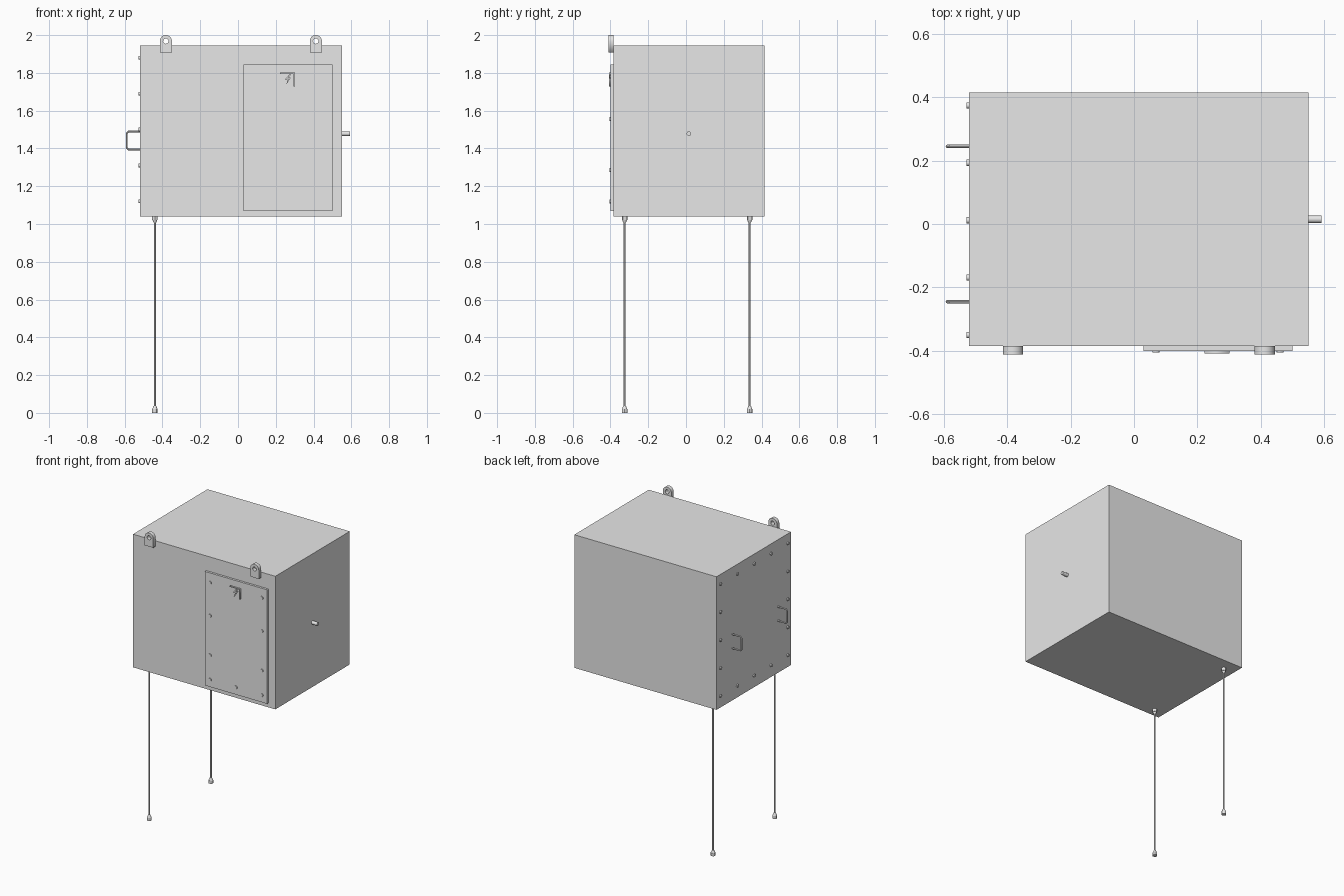
import bpy
import math
from mathutils import Matrix, Vector

cube = bpy.data.objects.get("Cube")
if cube:
    bpy.data.objects.remove(cube, do_unlink=True)

# One flat painted-metal colour
grey = bpy.data.materials.new("plain_grey")
grey.use_nodes = True
colour = (0.8, 0.8, 0.8, 1)
grey.diffuse_color = colour
grey.node_tree.nodes["Principled BSDF"].inputs["Base Color"].default_value = colour


def box(name, low, high):
    low, high = Vector(low), Vector(high)
    bpy.ops.mesh.primitive_cube_add(size=1, location=(low + high) / 2)
    ob = bpy.context.object
    ob.name = name
    ob.scale = high - low
    bpy.ops.object.transform_apply(location=False, rotation=False)
    ob.data.materials.append(grey)
    return ob


def rod(name, start, end, r1, r2=None, sides=12):
    start, end = Vector(start), Vector(end)
    axis = end - start
    bpy.ops.mesh.primitive_cone_add(
        vertices=sides, radius1=r1, radius2=r1 if r2 is None else r2,
        depth=axis.length, location=(start + end) / 2,
        rotation=axis.to_track_quat('Z', 'Y').to_euler())
    ob = bpy.context.object
    ob.name = name
    ob.data.materials.append(grey)
    bpy.ops.object.shade_smooth_by_angle()
    return ob


def plate(name, outlines, origin, thickness):
    """Extrude outlines drawn in the x-z plane; inner outlines become holes."""
    curve = bpy.data.curves.new(name, 'CURVE')
    curve.dimensions = '2D'
    curve.fill_mode = 'BOTH'
    curve.extrude = thickness / 2
    for points in outlines:
        spline = curve.splines.new('POLY')
        spline.points.add(len(points) - 1)
        for p, (x, z) in zip(spline.points, points):
            p.co = (x, z, 0, 1)
        spline.use_cyclic_u = True
    temp = bpy.data.objects.new(name + "_outline", curve)
    bpy.context.collection.objects.link(temp)
    bpy.context.view_layer.update()
    mesh = bpy.data.meshes.new_from_object(
        temp.evaluated_get(bpy.context.evaluated_depsgraph_get()))
    bpy.data.objects.remove(temp, do_unlink=True)
    mesh.transform(Matrix.Rotation(math.pi / 2, 4, 'X'))
    mesh.materials.clear()
    mesh.materials.append(grey)
    ob = bpy.data.objects.new(name, mesh)
    ob.location = origin
    bpy.context.collection.objects.link(ob)
    return ob


def arc(radius, start, end, steps):
    angles = [math.radians(start + (end - start) * i / steps) for i in range(steps + 1)]
    return [(radius * math.cos(a), radius * math.sin(a)) for a in angles]


LEFT, RIGHT, FRONT, BACK = -0.52, 0.55, -0.385, 0.415

# Cabinet and front door panel
box("cabinet_body", (LEFT, FRONT, 1.04), (RIGHT, BACK, 1.945))
box("door_panel", (0.03, -0.4, 1.07), (0.5, FRONT, 1.845))

# Door screws
screws = [(x, z) for x in (0.07, 0.46) for z in (1.12, 1.285, 1.555, 1.78)]
for x, z in screws + [(0.265, 1.12)]:
    rod("door_screw", (x, -0.398, z), (x, -0.406, z), 0.011)

# Raised warning sign: corner strip and bolt
corner = [(-0.04, 0.036), (0.038, 0.036), (0.038, -0.036),
          (0.032, -0.036), (0.032, 0.03), (-0.04, 0.03)]
bolt = [(0.008, 0.026), (-0.016, -0.002), (0.002, 0.002), (-0.008, -0.028),
        (0.018, 0.012), (0.002, 0.008), (0.018, 0.026)]
plate("warning_sign", [corner, bolt], (0.263, -0.404, 1.765), 0.009)

# Lifting lugs with eye holes
lug = arc(0.032, 0, 180, 16) + [(-0.032, -0.06), (0.032, -0.06)]
eye = arc(0.014, 0, 345, 23)
for x in (-0.382, 0.412):
    plate("lifting_lug", [lug, eye], (x, -0.398, 1.968), 0.026)

# Bolts around the edge of the side cover
for i in range(5):
    for j in range(5):
        if i in (0, 4) or j in (0, 4):
            y, z = -0.35 + 0.181 * i, 1.12 + 0.19 * j
            rod("cover_bolt", (LEFT + 0.002, y, z), (LEFT - 0.008, y, z), 0.01)

# Two bent side handles
for y in (-0.245, 0.245):
    path = [(LEFT, 1.395), (-0.58, 1.395), (-0.589, 1.404),
            (-0.589, 1.481), (-0.58, 1.49), (LEFT, 1.49)]
    curve = bpy.data.curves.new("handle", 'CURVE')
    curve.dimensions = '3D'
    curve.bevel_depth = 0.0055
    curve.bevel_resolution = 2
    spline = curve.splines.new('POLY')
    spline.points.add(len(path) - 1)
    for p, (x, z) in zip(spline.points, path):
        p.co = (x, y, z, 1)
    curve.materials.append(grey)
    handle = bpy.data.objects.new("side_handle", curve)
    bpy.context.collection.objects.link(handle)
    bpy.ops.object.select_all(action='DESELECT')
    handle.select_set(True)
    bpy.context.view_layer.objects.active = handle
    bpy.ops.object.convert(target='MESH')
    bpy.ops.object.shade_smooth_by_angle()

# Peg on the opposite side
rod("side_peg", (RIGHT, 0.015, 1.478), (0.592, 0.015, 1.478), 0.012)

# Thin hanging rods with end fittings
for y in (-0.325, 0.337):
    x = -0.44
    rod("hanging_rod", (x, y, 0.01), (x, y, 1.04), 0.0055)
    rod("rod_top_collar", (x, y, 1.02), (x, y, 1.04), 0.015)
    rod("rod_top_neck", (x, y, 1.008), (x, y, 1.02), 0.008, 0.012)
    rod("rod_foot", (x, y, 0), (x, y, 0.02), 0.015)
    rod("rod_foot_neck", (x, y, 0.02), (x, y, 0.037), 0.014, 0.007)
